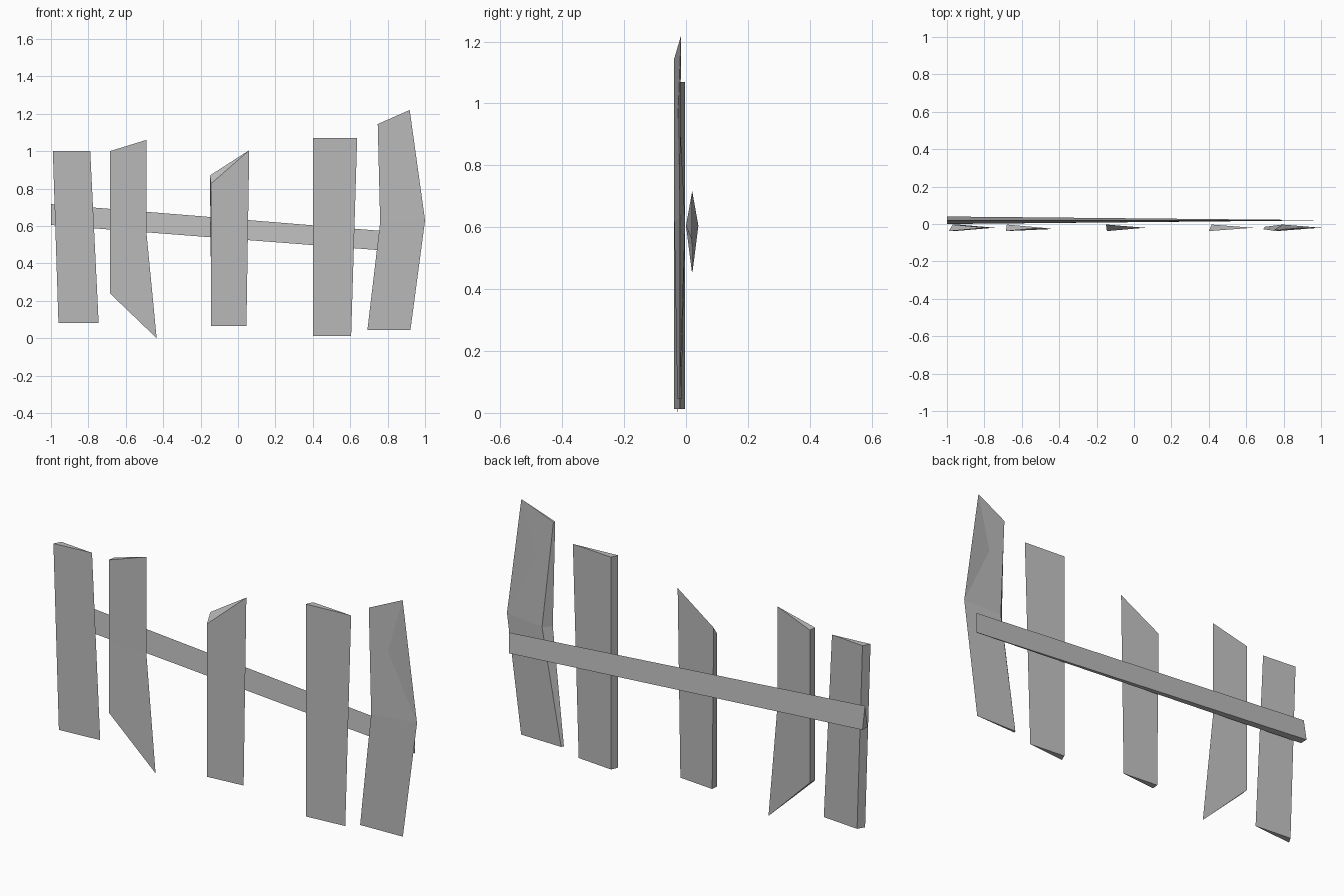
import bpy
import bmesh

cube = bpy.data.objects.get("Cube")
if cube:
    bpy.data.objects.remove(cube, do_unlink=True)

grey = bpy.data.materials.new("weathered_grey")
grey.use_nodes = True
colour = (0.5, 0.5, 0.5, 1)
grey.diffuse_color = colour
grey.node_tree.nodes["Principled BSDF"].inputs["Base Color"].default_value = colour


def loft(name, sections):
    """Skin a row of three-cornered sections and cap both ends."""
    bm = bmesh.new()
    rings = [[bm.verts.new(p) for p in s] for s in sections]
    for a, b in zip(rings, rings[1:]):
        for i in range(3):
            j = (i + 1) % 3
            bm.faces.new((a[i], a[j], b[j], b[i]))
    bm.faces.new(rings[0])
    bm.faces.new(rings[-1][::-1])
    bmesh.ops.remove_doubles(bm, verts=bm.verts, dist=0.0005)
    bmesh.ops.recalc_face_normals(bm, faces=bm.faces)
    mesh = bpy.data.meshes.new(name)
    bm.to_mesh(mesh)
    bm.free()
    mesh.materials.append(grey)
    obj = bpy.data.objects.new(name, mesh)
    bpy.context.collection.objects.link(obj)


FRONT, BACK, TIP = -0.038, -0.003, -0.02


def cut(x, z, tip_x, tip_z, inset=0.015, back_z=None, back=BACK, front=FRONT, tip=TIP):
    """Wedge section: thick at one edge, sharp at the other."""
    return [(x, front, z),
            (tip_x, tip, tip_z),
            (x + inset, back, z if back_z is None else back_z)]


# Split pickets, each listed from bottom to top
pickets = {
    "picket_far_right": [cut(-0.96, 0.08, -0.745, 0.08, 0.02),
                         cut(-0.99, 1.0, -0.79, 1.0, 0.02)],
    "picket_right": [cut(-0.685, 0.24, -0.435, 0.0, 0.005, tip=-0.027),
                     cut(-0.685, 0.6, -0.49, 0.57, 0.005),
                     cut(-0.685, 1.0, -0.49, 1.06, 0.005)],
    "picket_middle": [cut(-0.145, 0.065, 0.045, 0.065, 0.003),
                      cut(-0.145, 0.825, 0.06, 1.005, -0.005, back_z=0.87)],
    "picket_left": [cut(0.4, 0.013, 0.605, 0.013),
                    cut(0.4, 1.07, 0.637, 1.07)],
    "picket_far_left": [cut(0.692, 0.045, 0.922, 0.045, 0.006, back=-0.015, front=-0.028),
                        cut(0.76, 0.62, 1.0, 0.63, 0.035),
                        cut(0.747, 1.145, 0.918, 1.22, 0.004, back=-0.03, tip=-0.016)],
}
for name, sections in pickets.items():
    loft(name, sections)

# Sloping rail: triangular at the high end, tapering to an upright edge
loft("rail", [
    [(-1.0, 0.0, 0.605), (-1.0, 0.02, 0.717), (-1.0, 0.04, 0.605)],
    [(0.96, 0.019, 0.455), (0.96, 0.02, 0.558), (0.96, 0.021, 0.455)],
])
